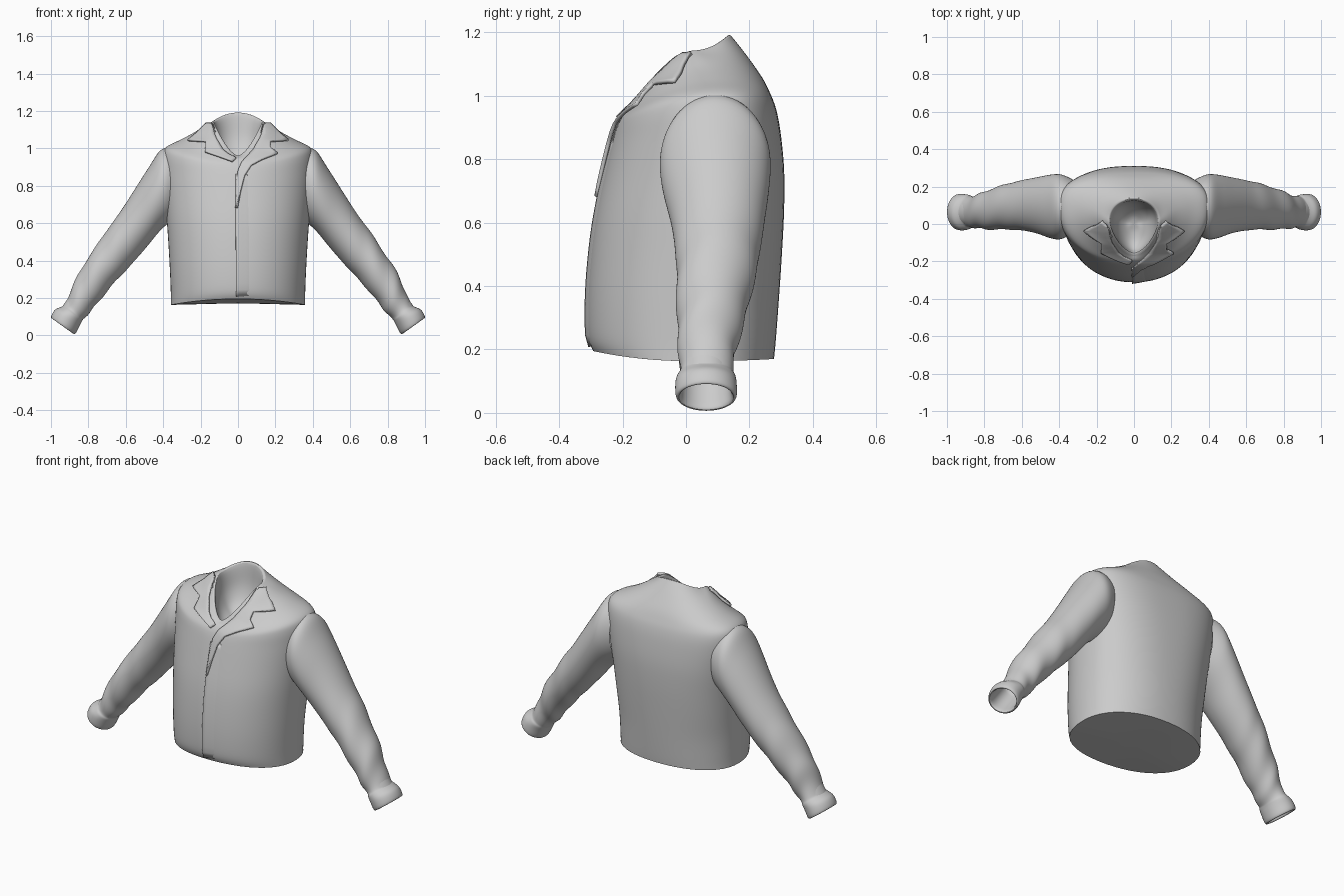
import bpy, math
from mathutils import Vector
from mathutils.bvhtree import BVHTree

if "Cube" in bpy.data.objects:
    bpy.data.objects.remove(bpy.data.objects["Cube"])

N = 48


def spline(rows, k):
    """Catmull-Rom refinement of a table of ring parameters."""
    out = []
    for i in range(len(rows) - 1):
        p = [rows[max(0, min(len(rows) - 1, i + d))] for d in (-1, 0, 1, 2)]
        for j in range(k):
            u = j / k
            out.append([0.5 * (2 * b + (c - a) * u + (2 * a - 5 * b + 4 * c - d) * u * u
                               + (3 * b - a - 3 * c + d) * u ** 3)
                        for a, b, c, d in zip(*p)])
    out.append(list(rows[-1]))
    return out


def spow(v, e):
    return math.copysign(abs(v) ** e, v)


def torso_ring(w, yc, yf, yb, zf, zs, zb, ef, eb):
    pts = []
    for i in range(N):
        t = 2 * math.pi * i / N
        c, s = math.cos(t), math.sin(t)
        y, z, e = (yf, zf, 2 / ef) if s < 0 else (yb, zb, 2 / eb)
        pts.append((w * spow(c, e), yc + abs(y - yc) * spow(s, e), zs + (z - zs) * s * s))
    return pts


def sleeve_ring(ux, uz, lx, lz, y0, y1, wrinkle, phase):
    pts = []
    for i in range(N):
        t = 2 * math.pi * i / N
        f = 1 + wrinkle * math.sin(phase + 2 * math.sin(t + 0.7))
        c, s = math.cos(t) * f, math.sin(t) * f
        pts.append(((ux + lx) / 2 + c * (ux - lx) / 2, (y0 + y1) / 2 + s * (y1 - y0) / 2,
                    (uz + lz) / 2 + c * (uz - lz) / 2))
    return pts


def add_object(name, verts, faces, subdiv=1, angle=50):
    mesh = bpy.data.meshes.new(name)
    mesh.from_pydata(verts, [], faces)
    mesh.update()
    ob = bpy.data.objects.new(name, mesh)
    bpy.context.collection.objects.link(ob)
    bpy.ops.object.select_all(action='DESELECT')
    bpy.context.view_layer.objects.active = ob
    ob.select_set(True)
    bpy.ops.object.shade_smooth_by_angle(angle=math.radians(angle))
    if subdiv:
        ob.modifiers.new("smooth", 'SUBSURF').levels = subdiv
        ob.modifiers["smooth"].render_levels = subdiv
    return ob


def loft(name, rings, cap_end=False, flip=False):
    verts = [p for r in rings for p in r]
    faces = []
    for k in range(len(rings) - 1):
        for i in range(N):
            j = (i + 1) % N
            f = (k * N + i, k * N + j, (k + 1) * N + j, (k + 1) * N + i)
            faces.append(f[::-1] if flip else f)
    if cap_end:
        verts.append(tuple(sum((Vector(p) for p in rings[-1]), Vector()) / N))
        o = (len(rings) - 1) * N
        for i in range(N):
            f = (o + i, o + (i + 1) % N, len(verts) - 1)
            faces.append(f[::-1] if flip else f)
    add_object(name, verts, faces)
    return verts, faces


# Jacket body: w, yc, y front, y back, z front, z side, z back, exponents
body = [
    (.36, .02, -.293, .278, .195, .163, .17, 2.1, 2.2),
    (.36, .02, -.310, .283, .24, .22, .22, 2.1, 2.2),
    (.365, .02, -.312, .293, .36, .35, .35, 2.1, 2.2),
    (.373, .03, -.302, .303, .50, .49, .50, 2.1, 2.3),
    (.382, .04, -.284, .310, .63, .62, .64, 2.1, 2.4),
    (.393, .06, -.256, .310, .76, .75, .77, 2.1, 2.5),
    (.403, .08, -.232, .298, .86, .87, .89, 2.1, 2.6),
    (.405, .09, -.220, .284, .90, .96, .96, 2.1, 2.6),
    (.385, .09, -.211, .267, .92, 1.008, 1.005, 2.1, 2.5),
    (.31, .085, -.203, .245, .933, 1.045, 1.05, 2.0, 2.3),
    (.235, .07, -.195, .215, .943, 1.085, 1.095, 1.9, 2.2),
    (.18, .045, -.185, .178, .95, 1.12, 1.145, 1.8, 2.1),
    (.142, .02, -.172, .142, .955, 1.14, 1.19, 1.6, 2.1),
]
body_verts, body_faces = loft("jacket_body", [torso_ring(*r) for r in spline(body, 3)])
surface = BVHTree.FromPolygons([Vector(v) for v in body_verts], body_faces)

# Closed underside at the hem
hem = torso_ring(*body[0])
add_object("hem_underside", hem + [(0, 0, .172)],
           [((i + 1) % N, i, N) for i in range(N)], subdiv=0)

# Neck opening lining, a shallow bowl
lining = [
    body[-1],
    (.128, .015, -.155, .128, .962, 1.14, 1.188, 1.6, 2.1),
    (.120, .01, -.145, .122, .94, 1.09, 1.13, 1.7, 2.1),
    (.110, .01, -.130, .115, .92, 1.02, 1.05, 1.8, 2.1),
    (.080, .01, -.090, .085, .90, .95, .97, 2, 2),
    (.035, .0, -.035, .035, .90, .91, .92, 2, 2),
]
loft("neck_lining", [torso_ring(*r) for r in spline(lining, 2)], cap_end=True)

# Sleeves: upper x z, lower x z, y min, y max, wrinkle strength
sleeve = [
    (.33, 1.00, .33, .63, -.05, .24, 0),
    (.408, .998, .372, .60, -.082, .266, 0),
    (.47, .91, .425, .55, -.076, .264, 0),
    (.55, .785, .49, .47, -.05, .250, 0),
    (.63, .66, .56, .39, -.035, .235, .005),
    (.70, .565, .62, .325, -.03, .22, .02),
    (.77, .46, .68, .26, -.03, .20, .03),
    (.84, .355, .745, .18, -.028, .175, .045),
    (.885, .26, .79, .125, -.023, .155, .05),
    (.922, .175, .825, .088, -.018, .148, .02),
    (.94, .155, .835, .075, -.028, .156, 0),
    (.978, .138, .848, .048, -.034, .16, 0),
    (1.00, .10, .870, .008, -.032, .16, 0),
    (.988, .093, .882, .016, -.018, .145, 0),
    (.95, .14, .852, .062, -.014, .14, 0),
    (.88, .24, .795, .15, -.01, .14, 0),
]
for side, sx in (("left", 1), ("right", -1)):
    rings = []
    for k, r in enumerate(spline(sleeve, 3)):
        ring = sleeve_ring(*r, k * 1.15 + sx)
        rings.append([(sx * x, y, z) for x, y, z in ring])
    loft(side + "_sleeve", rings, cap_end=True, flip=(sx > 0))


def patch(name, pairs, off_a, off_b, thick, sx=1, cols=6, steps=4):
    """Strip between two xz edges, laid on the front of the body."""
    rows = []
    for i in range(len(pairs) - 1):
        for j in range(steps):
            u = j / steps
            rows.append([a + (b - a) * u for a, b in zip(pairs[i], pairs[i + 1])])
    rows.append(list(pairs[-1]))
    verts, faces = [], []
    for ax, az, bx, bz in rows:
        for c in range(cols + 1):
            u = c / cols
            x, z = sx * (ax + (bx - ax) * u), az + (bz - az) * u
            hit, nor, _, _ = surface.ray_cast(Vector((x, -1, z)), Vector((0, 1, 0)))
            if hit is None or hit.y > .06:
                hit, nor, _, _ = surface.find_nearest(Vector((x, -.12, z)))
            if nor.y > 0:
                nor = -nor
            verts.append(tuple(hit + nor * (off_a + (off_b - off_a) * u)))
    m = cols + 1
    for k in range(len(rows) - 1):
        for c in range(cols):
            f = (k * m + c, k * m + c + 1, (k + 1) * m + c + 1, (k + 1) * m + c)
            faces.append(f if sx < 0 else f[::-1])
    ob = add_object(name, verts, faces, subdiv=0, angle=40)
    sol = ob.modifiers.new("cloth", 'SOLIDIFY')
    sol.thickness, sol.offset = thick, 0


# Notched collar and lapels: inner x z, outer x z
collar = [
    (.137, 1.13, .165, 1.125),
    (.132, 1.11, .21, 1.08),
    (.125, 1.08, .265, 1.035),
    (.115, 1.05, .17, 1.03),
    (.10, 1.025, .172, .995),
]
patch("left_lapel", collar + [
    (.08, .99, .21, .965), (.05, .955, .13, .935), (.02, .925, .07, .905),
    (.0, .88, .035, .85), (-.008, .80, .014, .77), (-.01, .68, -.005, .68)],
    .003, .012, .012)
patch("right_lapel", collar + [
    (.08, .99, .175, .975), (.05, .965, .10, .95), (.01, .945, .03, .925)],
    .003, .010, .012, sx=-1)

# Front overlap running down to the hem
patch("front_placket", [(-.012, .86, .08, .86), (-.012, .55, .09, .55), (-.01, .21, .09, .21)],
      .005, -.008, .006, steps=10)
